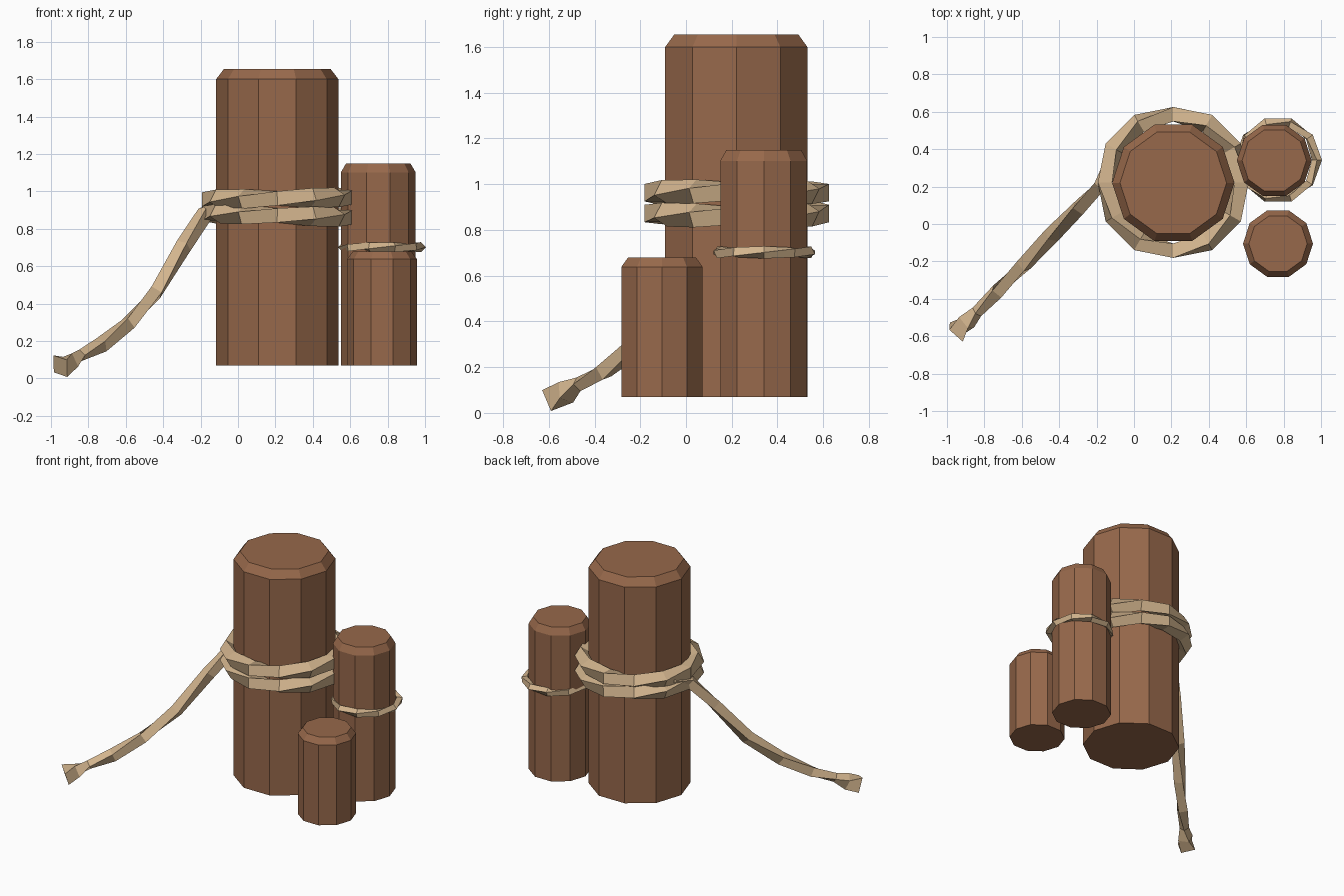
import bpy, bmesh
from math import sin, cos, pi, radians
from mathutils import Vector

cube = bpy.data.objects.get("Cube")
if cube:
    bpy.data.objects.remove(cube, do_unlink=True)


def make_material(name, color):
    mat = bpy.data.materials.new(name)
    mat.use_nodes = True
    mat.diffuse_color = color
    mat.node_tree.nodes["Principled BSDF"].inputs["Base Color"].default_value = color
    return mat


wood = make_material("brown wood", (0.31, 0.14, 0.07, 1))
fibre = make_material("tan rope", (0.65, 0.46, 0.27, 1))


def loft(name, rings, mat, closed=False):
    """Skin a list of equal rings of points, capping the ends unless closed."""
    bm = bmesh.new()
    loops = [[bm.verts.new(p) for p in ring] for ring in rings]
    n = len(loops[0])
    for i in range(len(loops) - (0 if closed else 1)):
        a, b = loops[i], loops[(i + 1) % len(loops)]
        for j in range(n):
            k = (j + 1) % n
            bm.faces.new((a[j], a[k], b[k], b[j]))
    if not closed:
        bm.faces.new(loops[0][::-1])
        bm.faces.new(loops[-1])
    bmesh.ops.recalc_face_normals(bm, faces=bm.faces)
    mesh = bpy.data.meshes.new(name)
    bm.to_mesh(mesh)
    bm.free()
    mesh.materials.append(mat)
    obj = bpy.data.objects.new(name, mesh)
    bpy.context.collection.objects.link(obj)
    return obj


def post(name, x, y, radius, top, top_radius, bevel):
    """Ten-sided log with a chamfered top."""
    profile = [(radius, 0.07), (radius, top - bevel), (top_radius, top)]
    rings = [[(x + r * cos(i * pi / 5), y + r * sin(i * pi / 5), z)
              for i in range(10)] for r, z in profile]
    return loft(name, rings, wood)


def rope(name, points, radii, twist, closed=False, phase=0):
    """Square section swept along a path, twisting at each point."""
    pts = [Vector(p) for p in points]
    n = len(pts)
    rings = []
    for i, p in enumerate(pts):
        before = pts[i - 1] if closed or i else p
        after = pts[(i + 1) % n] if closed or i < n - 1 else p
        tangent = (after - before).normalized()
        side = tangent.cross(Vector((0, 0, 1))).normalized()
        up = side.cross(tangent)
        angles = [phase + i * twist + j * pi / 2 for j in range(4)]
        rings.append([p + radii[i] * (side * cos(a) + up * sin(a)) for a in angles])
    return loft(name, rings, fibre, closed)


def rope_ring(name, x, y, z, radius, thick, count, tilt, phase):
    points = []
    for i in range(count):
        a = 2 * pi * i / count
        points.append((x + radius * cos(a), y + radius * sin(a), z + tilt * cos(a)))
    return rope(name, points, [thick] * count, 2 * pi / count, True, phase)


# Wooden posts
post("tall_post", 0.21, 0.22, 0.327, 1.655, 0.285, 0.055)
post("middle_post", 0.75, 0.34, 0.2, 1.15, 0.172, 0.048)
post("short_post", 0.77, -0.105, 0.187, 0.68, 0.156, 0.042)

# Rope wound around the posts
rope_ring("upper_rope_ring", 0.21, 0.222, 0.963, 0.365, 0.054, 12, 0.006, pi / 4)
rope_ring("lower_rope_ring", 0.21, 0.222, 0.872, 0.365, 0.054, 12, -0.01, pi / 4)
rope_ring("middle_post_rope", 0.77, 0.342, 0.702, 0.208, 0.027, 10, 0, 0)

# Loose rope trailing to the ground with a flared knot at its end
tail = [(-0.13, 0.34, 0.93), (-0.17, 0.21, 0.89), (-0.29, 0.09, 0.71),
        (-0.44, -0.06, 0.46), (-0.59, -0.22, 0.29), (-0.73, -0.36, 0.18),
        (-0.84, -0.47, 0.125), (-0.895, -0.525, 0.09), (-0.95, -0.578, 0.066)]
widths = [0.025, 0.046, 0.045, 0.045, 0.045, 0.044, 0.032, 0.055, 0.07]
rope("trailing_rope", tail, widths, radians(30))
